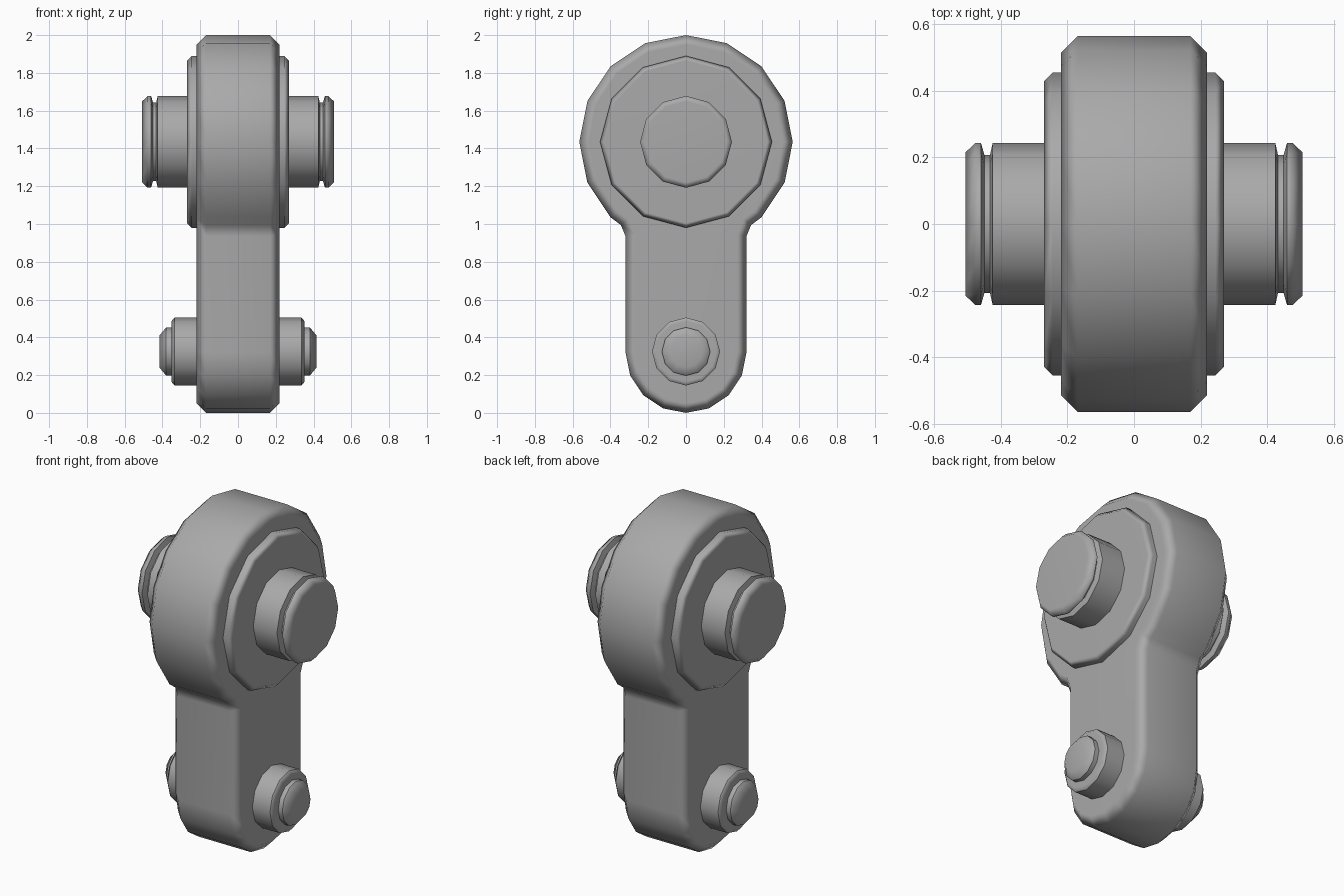
import bpy, bmesh
from math import sin, cos, pi, radians

cube = bpy.data.objects.get("Cube")
if cube:
    bpy.data.objects.remove(cube, do_unlink=True)

grey = bpy.data.materials.new("steel_grey")
grey.use_nodes = True
grey.diffuse_color = (0.4, 0.4, 0.4, 1)
grey.node_tree.nodes["Principled BSDF"].inputs["Base Color"].default_value = (0.4, 0.4, 0.4, 1)

HUB_Z, HUB_R = 1.435, 0.565
ARM_Z, ARM_R = 0.32, 0.32


def finish(name, bm, angle):
    """Turn a bmesh into a smooth-shaded object with flat caps."""
    bmesh.ops.recalc_face_normals(bm, faces=bm.faces)
    mesh = bpy.data.meshes.new(name)
    bm.to_mesh(mesh)
    bm.free()
    mesh.materials.append(grey)
    obj = bpy.data.objects.new(name, mesh)
    bpy.context.collection.objects.link(obj)
    bpy.ops.object.select_all(action="DESELECT")
    obj.select_set(True)
    bpy.context.view_layer.objects.active = obj
    bpy.ops.object.shade_smooth_by_angle(angle=radians(angle))
    weighted = obj.modifiers.new("weighted_normals", "WEIGHTED_NORMAL")
    weighted.keep_sharp = True
    return obj


def turned(name, half_profile, z, sides=12):
    """Spin a mirrored (x, radius) profile round the x axis."""
    profile = [(-x, r) for x, r in reversed(half_profile)] + half_profile
    bm = bmesh.new()
    rings = []
    for x, r in profile:
        angles = [2 * pi * k / sides for k in range(sides)]
        rings.append([bm.verts.new((x, r * sin(a), z + r * cos(a))) for a in angles])
    for a, b in zip(rings, rings[1:]):
        for k in range(sides):
            n = (k + 1) % sides
            bm.faces.new((a[k], a[n], b[n], b[k]))
    bm.faces.new(rings[0])
    bm.faces.new(rings[-1])
    return finish(name, bm, 47)


# Link body: round hub, filleted neck and rounded arm as one chamfered plate
step = pi / 8
half = [(HUB_R * sin(k * step), HUB_Z + HUB_R * cos(k * step)) for k in range(7)]
half += [(0.345, 0.995), (0.32, 0.935)]
half += [(ARM_R * cos(k * step), ARM_Z - ARM_R * sin(k * step)) for k in range(5)]
half[0] = (0, half[0][1])
half[-1] = (0, half[-1][1])
outline = half + [(-y, z) for y, z in reversed(half[1:-1])]

bm = bmesh.new()
cap = bm.faces.new([bm.verts.new((-0.22, y, z)) for y, z in outline])
extruded = bmesh.ops.extrude_face_region(bm, geom=[cap])["geom"]
for v in extruded:
    if isinstance(v, bmesh.types.BMVert):
        v.co.x = 0.22
rims = [e for e in bm.edges if abs(e.verts[0].co.x - e.verts[1].co.x) < 0.01]
bmesh.ops.recalc_face_normals(bm, faces=bm.faces)
bmesh.ops.bevel(bm, geom=rims, offset=0.05, segments=1, affect="EDGES", clamp_overlap=True)
finish("link_body", bm, 50)

# Collar round the upper pin
turned("hub_collar", [(0.245, 0.455), (0.27, 0.43)], HUB_Z)

# Upper pin with a groove near each end
turned("upper_pin", [(0.425, 0.243), (0.433, 0.208), (0.45, 0.208), (0.46, 0.243),
                     (0.478, 0.243), (0.507, 0.215)], HUB_Z)

# Lower pin sleeve and its narrower tips
turned("lower_sleeve", [(0.335, 0.18), (0.353, 0.16)], 0.325)
turned("lower_pin", [(0.38, 0.128), (0.416, 0.085)], 0.325)
